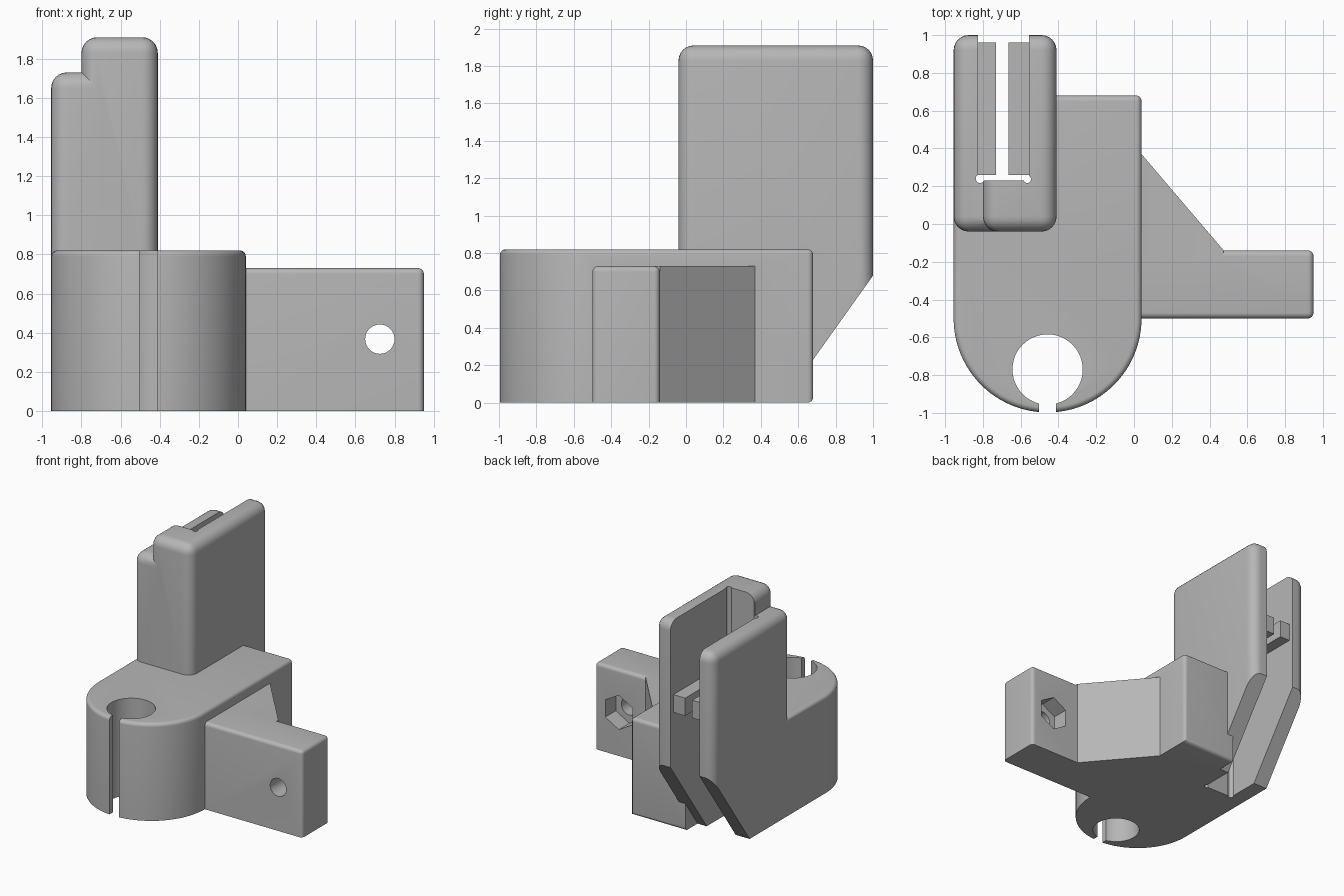
import bpy, bmesh
from math import sin, cos, pi, radians
from mathutils import Vector

if "Cube" in bpy.data.objects:
    bpy.data.objects.remove(bpy.data.objects["Cube"])

grey = bpy.data.materials.new("plain grey")
grey.use_nodes = True
grey.diffuse_color = (0.47, 0.47, 0.47, 1)
grey.node_tree.nodes["Principled BSDF"].inputs["Base Color"].default_value = grey.diffuse_color


def prism(name, outline, axis, lo, hi, radius=0, rounded=None):
    """Extrude an outline along an axis and round the edges picked by a rule."""
    place = {"x": lambda a, b, h: (h, a, b),
             "y": lambda a, b, h: (a, h, b),
             "z": lambda a, b, h: (a, b, h)}[axis]
    bm = bmesh.new()
    rings = [[bm.verts.new(place(a, b, h)) for a, b in outline] for h in (lo, hi)]
    bm.faces.new(rings[0])
    bm.faces.new(rings[1])
    n = len(outline)
    for i in range(n):
        j = (i + 1) % n
        bm.faces.new((rings[0][i], rings[0][j], rings[1][j], rings[1][i]))
    bmesh.ops.recalc_face_normals(bm, faces=bm.faces)
    if radius:
        edges = [e for e in bm.edges if rounded(e.verts[0].co, e.verts[1].co)]
        bmesh.ops.bevel(bm, geom=edges, offset=radius, segments=6, profile=0.5,
                        affect="EDGES", clamp_overlap=True)
    mesh = bpy.data.meshes.new(name)
    bm.to_mesh(mesh)
    bm.free()
    mesh.materials.append(grey)
    obj = bpy.data.objects.new(name, mesh)
    bpy.context.collection.objects.link(obj)
    return obj


def rect(a0, a1, b0, b1):
    return [(a0, b0), (a1, b0), (a1, b1), (a0, b1)]


def ring(a, b, r, n, turn=0.0):
    return [(a + r * cos(2 * pi * i / n + turn), b + r * sin(2 * pi * i / n + turn)) for i in range(n)]


def combine(base, tool, operation):
    mod = base.modifiers.new(tool.name, "BOOLEAN")
    mod.operation = operation
    mod.solver = "EXACT"
    mod.object = tool
    bpy.context.view_layer.objects.active = base
    bpy.ops.object.modifier_apply(modifier=mod.name)
    bpy.data.objects.remove(tool)


def both(p, q, axis, value):
    return abs(p[axis] - value) < 1e-4 and abs(q[axis] - value) < 1e-4


def upright(p, q):
    return (p - q).xy.length < 1e-4


LEFT, RIGHT, MID, R = -0.955, 0.04, -0.4575, 0.4975

# Clamp block with a rounded front
arc = [(MID - R * cos(pi * i / 48), -0.5 - R * sin(pi * i / 48)) for i in range(49)]
outline = arc + [(RIGHT, 0.68), (-0.47, 0.68), (-0.47, 0.3), (LEFT, 0.3)]
bracket = prism("bracket", outline, "z", 0, 0.82, 0.03,
                lambda p, q: both(p, q, 2, 0.82) or both(p, q, 1, 0.68)
                and (max(p.x, q.x) > 0 and min(p.x, q.x) > 0 or not upright(p, q)))


# Tall holder: a lower left part and a higher right part, sloped underneath
def holder(name, x0, x1, top, round_x):
    side = [(-0.04, 0), (-0.04, top), (1, top), (1, 0.68), (0.516, 0)]

    def rule(p, q):
        outer = any(both(p, q, 0, x) for x in round_x)
        return both(p, q, 2, top) and (outer or abs(p.x - q.x) > 0.01) or outer and upright(p, q)
    return prism(name, side, "x", x0, x1, 0.08, rule)


combine(bracket, holder("holder_left", LEFT, -0.7, 1.73, [LEFT]), "UNION")
combine(bracket, holder("holder_right", -0.8, -0.41, 1.91, [-0.8, -0.41]), "UNION")

# Side arm and its brace
arm = prism("arm", rect(-0.1, 0.95, -0.5, -0.14), "z", 0, 0.73, 0.03,
            lambda p, q: both(p, q, 2, 0.73) or both(p, q, 0, 0.95) and upright(p, q))
combine(bracket, arm, "UNION")
brace = prism("brace", [(-0.05, 0.37), (RIGHT, 0.37), (0.475, -0.14), (0.475, -0.2), (-0.05, -0.2)],
              "z", 0, 0.73)
combine(bracket, brace, "UNION")

# Cuts: rod hole and slit, holder channel with corner reliefs, bolt hole and nut recess
cuts = [
    prism("rod_hole", ring(MID, -0.77, 0.186, 48), "z", -0.2, 1),
    prism("clamp_slit", rect(-0.503, -0.413, -1.2, -0.8), "z", -0.2, 1),
    prism("channel", rect(-0.825, -0.555, 0.23, 1.2), "z", -0.2, 2.2),
    prism("relief_left", ring(-0.815, 0.24, 0.023, 16), "z", -0.2, 2.2),
    prism("relief_right", ring(-0.565, 0.237, 0.02, 16), "z", -0.2, 2.2),
    prism("bolt_hole", ring(0.725, 0.367, 0.075, 32), "y", -0.7, 0),
    prism("nut_recess", ring(0.725, 0.367, 0.145, 6, pi / 2), "y", -0.28, 0),
]
for cut in cuts:
    combine(bracket, cut, "DIFFERENCE")

# Ledges along both channel walls
prism("ledge_left", rect(-0.83, -0.73, 0.26, 0.96), "z", 1.13, 1.28)
prism("ledge_right", rect(-0.665, -0.55, 0.26, 0.96), "z", 1.13, 1.28)

# Smooth the fillets and round walls, keep corners sharp
bpy.ops.object.select_all(action="DESELECT")
bracket.select_set(True)
bpy.context.view_layer.objects.active = bracket
bpy.ops.object.shade_smooth_by_angle(angle=radians(30))
